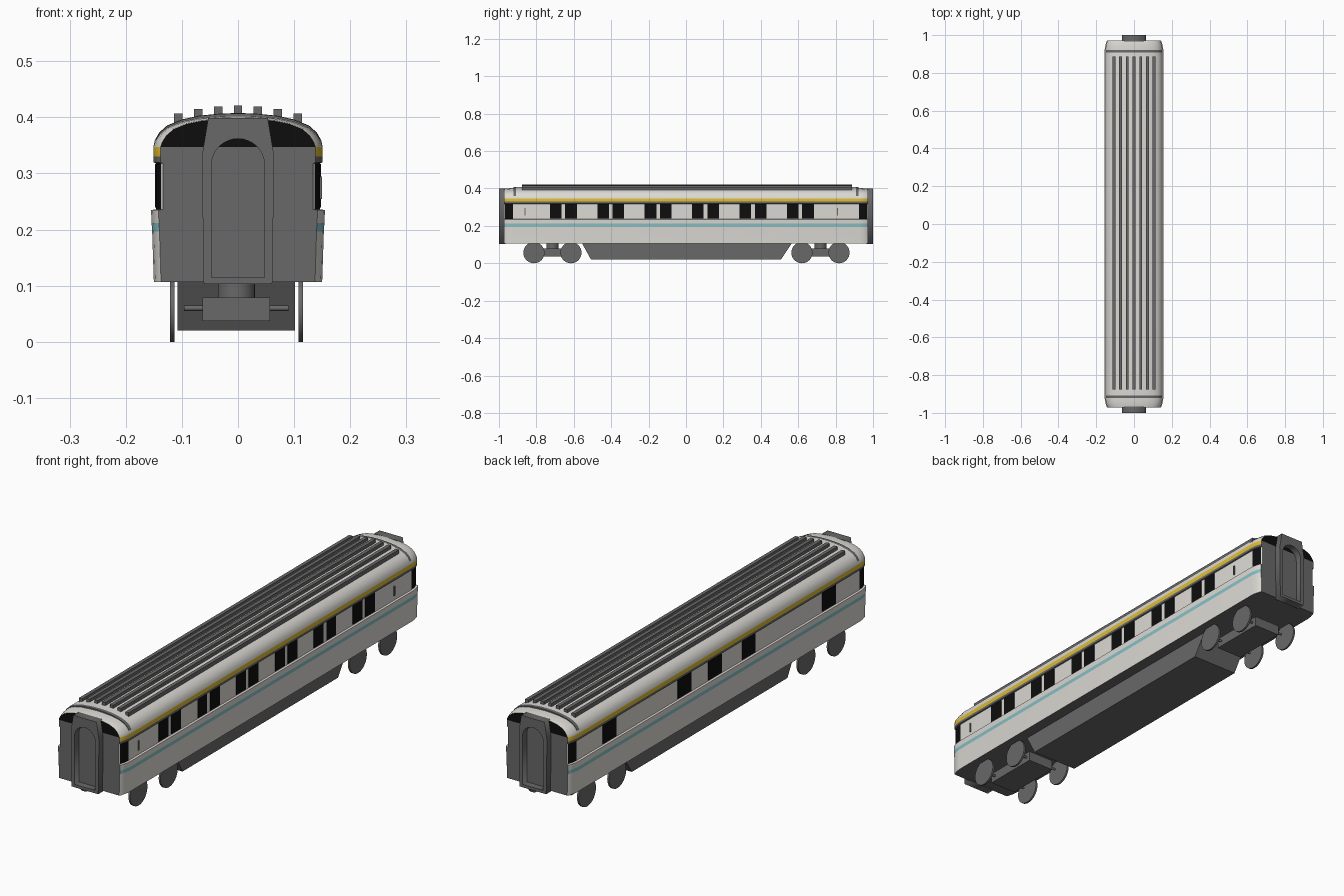
import bpy, bmesh, math
from mathutils import Matrix

if "Cube" in bpy.data.objects:
    bpy.data.objects.remove(bpy.data.objects["Cube"])


def mat(name, r, g, b):
    m = bpy.data.materials.new(name)
    m.diffuse_color = (r, g, b, 1)
    m.use_nodes = True
    m.node_tree.nodes["Principled BSDF"].inputs["Base Color"].default_value = m.diffuse_color
    return m


PAINT = mat("pale_grey_paint", 0.72, 0.70, 0.66)
GREY = mat("dark_grey", 0.14, 0.14, 0.14)
BLACK = mat("window_black", 0.004, 0.004, 0.004)
YELLOW = mat("yellow_stripe", 0.72, 0.50, 0.03)
BLUE = mat("light_blue_stripe", 0.24, 0.53, 0.57)


def finish(name, bm, mats, smooth=False):
    bmesh.ops.recalc_face_normals(bm, faces=bm.faces)
    me = bpy.data.meshes.new(name)
    bm.to_mesh(me)
    bm.free()
    for m in mats:
        me.materials.append(m)
    ob = bpy.data.objects.new(name, me)
    bpy.context.collection.objects.link(ob)
    if smooth:
        bpy.ops.object.select_all(action='DESELECT')
        ob.select_set(True)
        bpy.context.view_layer.objects.active = ob
        bpy.ops.object.shade_smooth_by_angle(angle=math.radians(32))
    return ob


def box(name, x0, x1, y0, y1, z0, z1, m):
    bm = bmesh.new()
    bmesh.ops.create_cube(bm, size=1)
    for v in bm.verts:
        v.co = ((x0 + x1) / 2 + v.co.x * (x1 - x0),
                (y0 + y1) / 2 + v.co.y * (y1 - y0),
                (z0 + z1) / 2 + v.co.z * (z1 - z0))
    return finish(name, bm, [m])


def cylinder(name, pos, r, length, axis, m, n=32):
    bm = bmesh.new()
    rot = Matrix.Rotation(math.pi / 2, 4, 'Y') if axis == 'X' else Matrix()
    bmesh.ops.create_cone(bm, cap_ends=True, segments=n, radius1=r, radius2=r,
                          depth=length, matrix=Matrix.Translation(pos) @ rot)
    return finish(name, bm, [m], True)


def loft(name, half, stations, mats, rule, eaves=0.347):
    """Sweep a mirrored half profile along y; stations are (y, scale)."""
    bm = bmesh.new()
    n = len(half)
    ring = half + [(-x, z) for x, z in reversed(half)]
    rows = []
    for y, s in stations:
        rows.append([bm.verts.new((x * s, y, z if z <= eaves else eaves + (z - eaves) * s))
                     for x, z in ring])
    for a, b in zip(rows, rows[1:]):
        for i in range(2 * n):
            j = (i + 1) % (2 * n)
            bm.faces.new((a[i], a[j], b[j], b[i]))
    for r in (rows[0], rows[-1]):
        for i in range(n - 1):
            bm.faces.new((r[i], r[i + 1], r[2 * n - 2 - i], r[2 * n - 1 - i]))
    bmesh.ops.recalc_face_normals(bm, faces=bm.faces)
    for f in bm.faces:
        f.material_index = rule(f.calc_center_median(), f.normal)
    return finish(name, bm, mats, True)


# Car body with stepped walls, stripes and tapered ends
wall = [(.150, .107), (.153, .197), (.154, .212), (.155, .235), (.146, .236),
        (.146, .318), (.151, .32), (.151, .33), (.151, .347)]
crown = [(.1475, .357), (.139, .370), (.125, .382), (.100, .392), (.070, .398),
         (.035, .401), (.010, .402)]
ends = [(.972, .915), (.967, .94), (.945, .982), (.925, 1)]
stations = [(-y, s) for y, s in ends] + [(y, s) for y, s in reversed(ends)]


def body_rule(c, n):
    if abs(n.y) > 0.95:                                  # end wall
        return 1 if c.z < .347 else 2
    if n.z < -0.9 or .319 < c.z < .33:                   # floor, strip under yellow
        return 1
    if .33 < c.z < .347:
        return 3
    if .197 < c.z < .212:
        return 4
    if .24 < c.z < .317 and .925 < abs(c.y) < .967:      # corner windows
        return 2
    return 0


loft("car_body", wall + crown, stations, [PAINT, GREY, BLACK, YELLOW, BLUE], body_rule)

# Raised main roof with a grey arch at each end
roof = [(.151, .347), (.1485, .359), (.1405, .373), (.1265, .3855), (.101, .396),
        (.070, .403), (.035, .4065), (.010, .4075)]
loft("main_roof", roof, [(-.922, .99), (-.908, 1), (.908, 1), (.922, .99)], [PAINT, GREY],
     lambda c, n: 1 if abs(c.y) > .91 and c.z > .365 else 0)

# Lengthwise roof ribs
for i, top in zip(range(-3, 4), (.407, .415, .419, .421, .419, .415, .407)):
    box("roof_rib", i * .0355 - .0075, i * .0355 + .0075, -.877, .888, top - .025, top, GREY)

# Side windows: six pairs on the right, five singles on the left
for k in range(6):
    y = -.655 + k * .2535
    for off in (-.042, .040):
        box("right_window", .143, .148, y + off - .031, y + off + .031, .239, .317, BLACK)
for y in (.71, .22, .02, -.20, -.725):
    box("left_window", -.148, -.143, y - .044, y + .044, .239, .317, BLACK)

# Door grab rails
for y in (-.86, .81):
    box("grab_rail", .145, .150, y - .003, y + .003, .255, .295, GREY)

# Gangway frames with an arched opening
outer = [(-.061, .103), (.061, .103), (.0645, .33), (.053, .399), (-.053, .399), (-.0645, .33)]
arch = [(-.047, .115), (.047, .115)] + [
    (.047 * math.cos(math.pi * t / 16), .316 + .046 * math.sin(math.pi * t / 16)) for t in range(17)]
for side in (-1, 1):
    cu = bpy.data.curves.new("gangway_frame", 'CURVE')
    cu.dimensions = '2D'
    cu.fill_mode = 'BOTH'
    cu.extrude = .0175
    for pts in (outer, arch):
        sp = cu.splines.new('POLY')
        sp.points.add(len(pts) - 1)
        for p, (x, z) in zip(sp.points, pts):
            p.co = (x, z, 0, 1)
        sp.use_cyclic_u = True
    cu.materials.append(GREY)
    ob = bpy.data.objects.new("gangway_frame", cu)
    bpy.context.collection.objects.link(ob)
    ob.rotation_euler.x = math.pi / 2
    ob.location.y = side * .9825
    bpy.ops.object.select_all(action='DESELECT')
    ob.select_set(True)
    bpy.context.view_layer.objects.active = ob
    bpy.ops.object.convert(target='MESH')

# Underfloor equipment case, sloped at both ends
CX = -.003
bm = bmesh.new()
case = [(-.557, .109), (.567, .109), (.508, .02), (-.508, .02)]
face = bm.faces.new([bm.verts.new((CX - .105, y, z)) for y, z in case])
ext = bmesh.ops.extrude_face_region(bm, geom=[face])["geom"]
bmesh.ops.translate(bm, vec=(.21, 0, 0), verts=[v for v in ext if isinstance(v, bmesh.types.BMVert)])
finish("underfloor_case", bm, [GREY])

# Bogies: frame, pivot, axles and wheels
for y in (-.714, .719):
    box("bogie_frame", CX - .06, CX + .06, y - .12, y + .12, .037, .079, GREY)
    cylinder("bogie_pivot", (CX, y, .094), .033, .032, 'Z', GREY)
    for dy in (-.099, .099):
        cylinder("axle", (CX, y + dy, .06), .005, .186, 'X', GREY, 12)
        for sx in (-1, 1):
            cylinder("wheel", (CX + sx * .1145, y + dy, .0565), .0565, .008, 'X', GREY)
